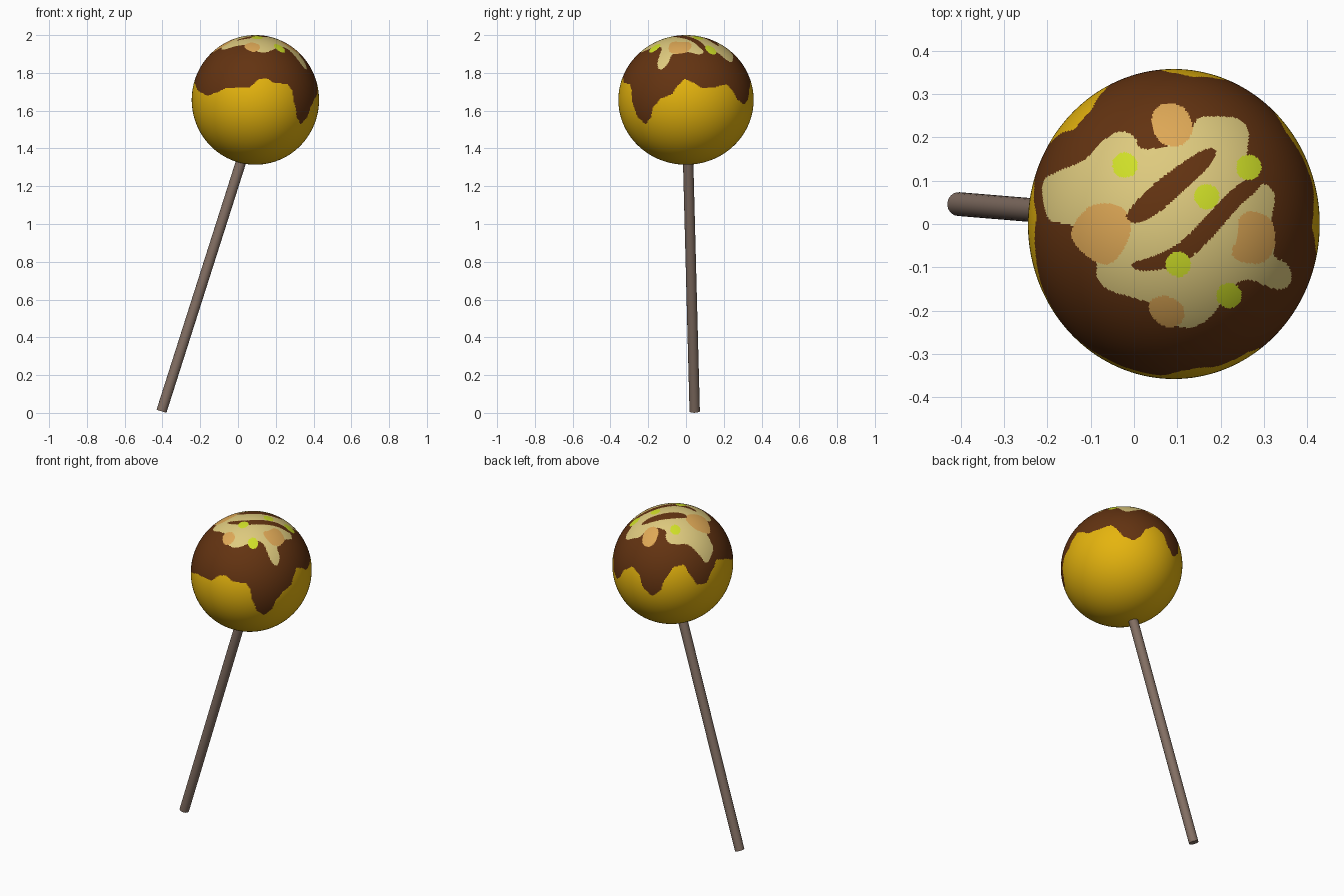
import bpy, bmesh, math
from mathutils import Vector

if "Cube" in bpy.data.objects:
    bpy.data.objects.remove(bpy.data.objects["Cube"])

# ---------- materials ----------
def lin(c):
    c /= 255
    return c / 12.92 if c <= 0.04045 else ((c + 0.055) / 1.055) ** 2.4

def material(name, r, g, b):
    m = bpy.data.materials.new(name)
    m.diffuse_color = (lin(r), lin(g), lin(b), 1)
    m.use_nodes = True
    m.node_tree.nodes["Principled BSDF"].inputs["Base Color"].default_value = m.diffuse_color
    return m

YELLOW, BROWN, CREAM, CARAMEL, GREEN = range(5)
ball_mats = [material("golden_yellow", 229, 180, 14), material("chocolate_brown", 99, 51, 17),
             material("cream", 222, 202, 126), material("caramel", 222, 168, 86),
             material("lime_green", 208, 224, 40)]
wood = material("stick_brown", 132, 112, 100)

# ---------- helpers ----------
def smooth_loop(pts, steps=3):
    """Closed Catmull-Rom curve through plan-view points (drawing units to metres)."""
    p = [Vector(((x - 1134) / 433.5, (224.5 - y) / 432)) for x, y in pts]
    out, n = [], len(p)
    for i in range(n):
        a, b, c, d = (p[(i + k) % n] for k in (-1, 0, 1, 2))
        for s in range(steps):
            t = s / steps
            out.append(0.5 * (2 * b + (c - a) * t + (2 * a - 5 * b + 4 * c - d) * t * t
                              + (3 * b - a - 3 * c + d) * t ** 3))
    return [(v.x, v.y) for v in out]

class Patch:
    def __init__(self, pts):
        self.p = smooth_loop(pts)
        xs, ys = zip(*self.p)
        self.box = min(xs), max(xs), min(ys), max(ys)

    def contains(self, x, y):
        x0, x1, y0, y1 = self.box
        if not (x0 <= x <= x1 and y0 <= y <= y1):
            return False
        inside, (ax, ay) = False, self.p[-1]
        for bx, by in self.p:
            if (ay > y) != (by > y) and x < (bx - ax) * (y - ay) / (by - ay) + ax:
                inside = not inside
            ax, ay = bx, by
        return inside

# ---------- painted shapes on the ball's top ----------
cream = Patch([(1043, 182), (1058, 172), (1085, 160), (1105, 140), (1120, 132), (1134, 137),
               (1141, 149), (1160, 148), (1188, 140), (1197, 120), (1215, 117), (1240, 120),
               (1249, 135), (1247, 160), (1256, 182), (1268, 186), (1275, 198), (1271, 225),
               (1274, 245), (1274, 257), (1286, 263), (1292, 278), (1285, 289), (1270, 288),
               (1250, 280), (1233, 286), (1220, 305), (1205, 322), (1185, 328), (1165, 321),
               (1152, 305), (1130, 297), (1108, 290), (1097, 278), (1096, 262), (1080, 240),
               (1073, 226), (1050, 221), (1044, 205)])
caramels = [
    Patch([(1154, 112), (1166, 104), (1183, 108), (1192, 123), (1190, 138), (1178, 147),
           (1161, 143), (1152, 128)]),
    Patch([(1073, 227), (1088, 208), (1110, 204), (1126, 212), (1131, 230), (1122, 252),
           (1108, 265), (1090, 259), (1073, 242)]),
    Patch([(1240, 217), (1255, 212), (1272, 222), (1275, 245), (1265, 262), (1245, 263),
           (1232, 255), (1238, 236)]),
    Patch([(1150, 302), (1165, 296), (1183, 306), (1182, 322), (1168, 328), (1152, 317)])]
streaks = [
    Patch([(1128, 212), (1150, 188), (1180, 165), (1205, 150), (1216, 152), (1208, 168),
           (1185, 190), (1160, 212), (1140, 223), (1129, 221)]),
    Patch([(1132, 264), (1155, 256), (1180, 243), (1205, 218), (1230, 192), (1250, 179),
           (1260, 179), (1258, 190), (1238, 208), (1215, 235), (1190, 258), (1165, 269),
           (1140, 271)])]
dots = [(-0.021, 0.136), (0.265, 0.131), (0.168, 0.063), (0.102, -0.093), (0.22, -0.165)]

# lower edge of the chocolate: (angle around the ball, height)
drip = [(-171, 1.75), (-152, 1.70), (-138, 1.68), (-126, 1.70), (-118, 1.72), (-95, 1.725),
        (-87, 1.765), (-80, 1.772), (-71, 1.745), (-59, 1.742), (-54.5, 1.71), (-52, 1.634),
        (-47, 1.56), (-40, 1.53), (-33, 1.56), (-28.5, 1.626), (-21, 1.666), (-12, 1.687),
        (-7.4, 1.735), (-1, 1.767), (6, 1.75), (14.4, 1.72), (25.6, 1.725), (38, 1.74),
        (43, 1.713), (50, 1.655), (60, 1.632), (66, 1.66), (72.3, 1.72), (82.4, 1.756),
        (92, 1.729), (98, 1.646), (107, 1.61), (115, 1.648), (119, 1.722), (128, 1.787),
        (138, 1.796), (144, 1.732), (151, 1.67), (160, 1.665), (168, 1.726), (177, 1.773)]
drip = [(drip[-1][0] - 360, drip[-1][1])] + drip + [(drip[0][0] + 360, drip[0][1])]

def drip_height(angle):
    for (a0, z0), (a1, z1) in zip(drip, drip[1:]):
        if a0 <= angle <= a1:
            t = (angle - a0) / (a1 - a0)
            return z0 + (z1 - z0) * (0.5 * t + 0.5 * t * t * (3 - 2 * t))
    return 1.75

CENTRE = Vector((0.092, 0.0, 1.657))
RADII = Vector((0.337, 0.358, 0.343))

def ball_colour(c):
    x, y, z = c
    if z > 1.78:
        if any(math.hypot(x - dx, y - dy) < 0.029 for dx, dy in dots):
            return GREEN
        if any(s.contains(x, y) for s in streaks):
            return BROWN
        if any(s.contains(x, y) for s in caramels):
            return CARAMEL
        if cream.contains(x, y):
            return CREAM
    if z > 1.81:
        return BROWN
    if z < 1.52:
        return YELLOW
    angle = math.degrees(math.atan2((y - CENTRE.y) / RADII.y, (x - CENTRE.x) / RADII.x))
    return BROWN if z > drip_height(angle) else YELLOW

def make_object(name, bm, mats):
    me = bpy.data.meshes.new(name)
    bm.to_mesh(me)
    bm.free()
    for m in mats:
        me.materials.append(m)
    ob = bpy.data.objects.new(name, me)
    bpy.context.collection.objects.link(ob)
    return ob

# ---------- candy ball ----------
bm = bmesh.new()
bmesh.ops.create_uvsphere(bm, u_segments=360, v_segments=240, radius=1)
for v in bm.verts:
    v.co = CENTRE + v.co * RADII
for f in bm.faces:
    f.smooth = True
    f.material_index = ball_colour(f.calc_center_median())
make_object("candy_ball", bm, ball_mats)

# ---------- stick, leaning into the ball ----------
foot, tip = Vector((-0.405, 0.046, 0.009)), Vector((0.045, 0.009, 1.42))
axis = tip - foot
bm = bmesh.new()
bmesh.ops.create_cone(bm, cap_ends=True, segments=24, radius1=0.0275, radius2=0.0275,
                      depth=axis.length)
stick = make_object("stick", bm, [wood])
stick.location = (foot + tip) / 2
stick.rotation_euler = axis.to_track_quat('Z', 'Y').to_euler()
bpy.context.view_layer.objects.active = stick
stick.select_set(True)
bpy.ops.object.shade_smooth_by_angle(angle=math.radians(40))
